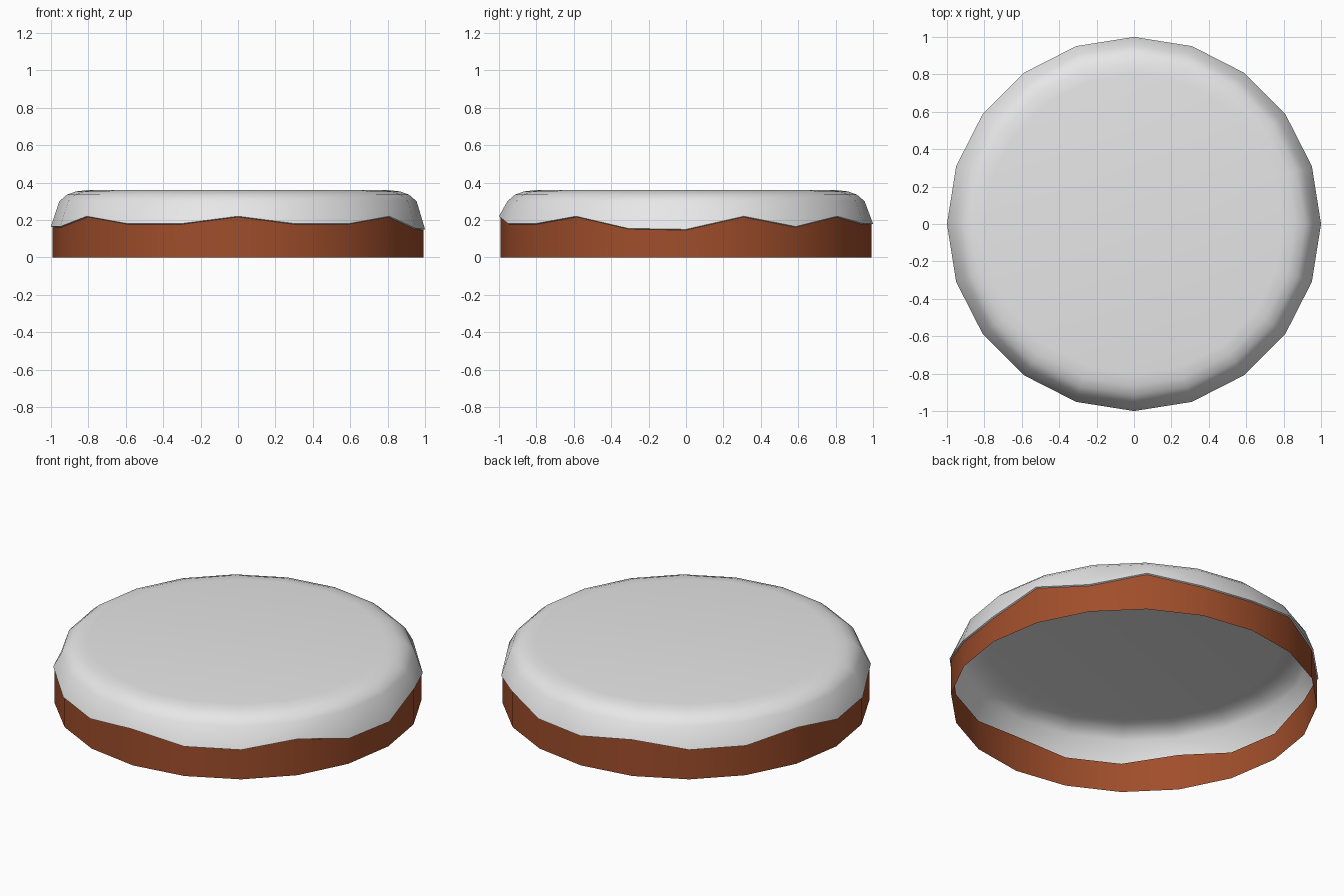
import bpy
import math

if "Cube" in bpy.data.objects:
    bpy.data.objects.remove(bpy.data.objects["Cube"])

SIDES = 20

# Height of the wavy icing edge at each corner: a peak at every third corner
EDGE = [0.22 if k % 3 == 0 else 0.18 for k in range(SIDES)]
EDGE[0], EDGE[1], EDGE[2], EDGE[19] = 0.15, 0.22, 0.165, 0.155
EDGE[10] = EDGE[11] = 0.165


def material(name, rgb):
    m = bpy.data.materials.new(name)
    m.diffuse_color = (*rgb, 1)
    m.use_nodes = True
    m.node_tree.nodes["Principled BSDF"].inputs["Base Color"].default_value = m.diffuse_color
    return m


def ring(radius, heights):
    return [(radius * math.cos(math.tau * k / SIDES),
             radius * math.sin(math.tau * k / SIDES),
             heights[k]) for k in range(SIDES)]


def lathe(name, rings, mat, cap=False):
    """Join rings (bottom to top) into a shell, with an optional flat top."""
    verts = [v for r in rings for v in r]
    faces = []
    for i in range(len(rings) - 1):
        a, b = i * SIDES, (i + 1) * SIDES
        for k in range(SIDES):
            n = (k + 1) % SIDES
            faces.append((a + k, a + n, b + n, b + k))
    if cap:
        top = (len(rings) - 1) * SIDES
        faces.append(tuple(range(top, top + SIDES)))
    mesh = bpy.data.meshes.new(name)
    mesh.from_pydata(verts, [], faces)
    mesh.materials.append(mat)
    obj = bpy.data.objects.new(name, mesh)
    bpy.context.collection.objects.link(obj)
    bpy.ops.object.select_all(action='DESELECT')
    obj.select_set(True)
    bpy.context.view_layer.objects.active = obj
    bpy.ops.object.shade_smooth_by_angle(angle=math.radians(40))
    return obj


def flat(z):
    return [z] * SIDES


brown = material("baked_brown", (0.35, 0.076, 0.024))
white = material("icing_white", (0.8, 0.8, 0.8))

# Open-bottomed side wall, ending at the icing edge
lip = [h - 0.004 for h in EDGE]
lathe("side_wall", [ring(0.992, flat(0)), ring(0.992, lip)], brown)

# Icing shell: thin lip, wavy edge, rounded shoulder and flat top
shoulder = [(0.955, 0.30), (0.915, 0.335), (0.865, 0.353), (0.80, 0.36)]
lathe("icing",
      [ring(0.992, lip), ring(1.0, EDGE)] + [ring(r, flat(z)) for r, z in shoulder],
      white, cap=True)
